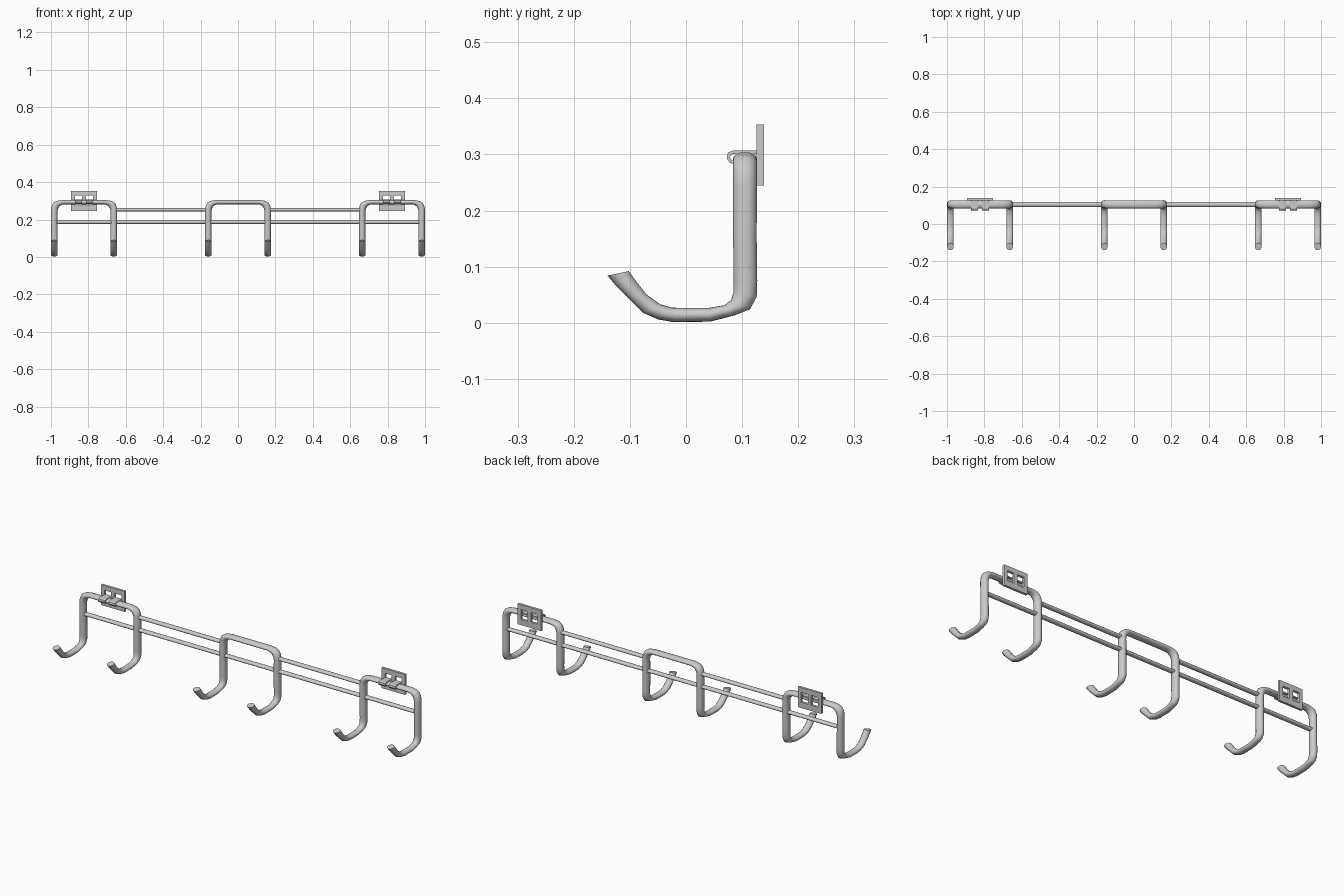
import bpy, bmesh, math
from mathutils import Vector

if "Cube" in bpy.data.objects:
    bpy.data.objects.remove(bpy.data.objects["Cube"])

SIDES = 16
LEG_Y = 0.105
HALF = 0.159       # half distance between the two legs of a hook
BAYS = (-0.823, 0.0, 0.823)


def finish(name, bm, smooth=True):
    bmesh.ops.recalc_face_normals(bm, faces=bm.faces)
    me = bpy.data.meshes.new(name)
    bm.to_mesh(me)
    bm.free()
    ob = bpy.data.objects.new(name, me)
    bpy.context.collection.objects.link(ob)
    if smooth:
        bpy.ops.object.select_all(action='DESELECT')
        ob.select_set(True)
        bpy.context.view_layer.objects.active = ob
        bpy.ops.object.shade_smooth_by_angle(angle=math.radians(40))
    return ob


def loft(name, sections):
    """Capped tube through elliptical sections (centre, half axis a, half axis b)."""
    bm = bmesh.new()
    rings = []
    for c, a, b in sections:
        rings.append([bm.verts.new(c + a * math.cos(t) + b * math.sin(t))
                      for t in (2 * math.pi * i / SIDES for i in range(SIDES))])
    for r, s in zip(rings, rings[1:]):
        for i in range(SIDES):
            j = (i + 1) % SIDES
            bm.faces.new((r[i], r[j], s[j], s[i]))
    bm.faces.new(rings[0])
    bm.faces.new(rings[-1])
    return finish(name, bm)


# Double hook: (outer y,z, inner y,z) pairs along the J, then (outer x,z, inner x,z) over the arch
J = [(-.140, .084, -.102, .092), (-.124, .065, -.086, .070), (-.105, .046, -.070, .050),
     (-.077, .018, -.046, .033), (-.050, .006, -.025, .027), (-.022, .001, -.010, .0265),
     (.043, .002, .040, .0265), (.086, .013, .068, .031), (.114, .024, .080, .040),
     (.126, .046, .085, .056), (.127, .075, .085, .075), (.126, .150, .084, .150)]
ARCH = [(-.177, .245, -.142, .245), (-.174, .270, -.139, .258), (-.165, .288, -.132, .270),
        (-.148, .299, -.121, .278), (-.120, .304, -.105, .2815)]


def double_hook(name, cx):
    left = []
    for oy, oz, iy, iz in J:
        o, i = Vector((cx - HALF, oy, oz)), Vector((cx - HALF, iy, iz))
        left.append(((o + i) / 2, Vector((.0178, 0, 0)), (o - i) / 2))
    for ox, oz, ix, iz in ARCH:
        o, i = Vector((cx + ox, LEG_Y, oz)), Vector((cx + ix, LEG_Y, iz))
        left.append(((o + i) / 2, (i - o) / 2, Vector((0, .0213, 0))))
    right = []
    for c, a, b in reversed(left):
        # mirror position; keep the outline axis pointing inward
        right.append((Vector((2 * cx - c.x, c.y, c.z)), Vector((-a.x, a.y, a.z)), b))
    return loft(name, left + right)


for label, cx in zip(("left", "middle", "right"), BAYS):
    double_hook(label + "_double_hook", cx)


# Horizontal rods joining the hooks
def rod(name, x0, x1, z):
    a, b = Vector((0, .0135, 0)), Vector((0, 0, .009))
    loft(name, [(Vector((x, LEG_Y, z)), a, b) for x in (x0, x1)])


rod("lower_rod", -.994, .994, .185)
rod("upper_rod_left", -.664, -.159, .252)
rod("upper_rod_right", .159, .664, .252)

# Wall plates with two windows, and the tabs curled over the arch
PX = [-.069, -.049, -.010, .010, .049, .069]
PZ = [.245, .275, .328, .353]
TAB = [(.130, .304), (.084, .304), (.077, .301), (.0755, .294), (.079, .288), (.088, .285)]


def solid_sheet(name, bm, thickness, offset):
    ob = finish(name, bm, False)
    mod = ob.modifiers.new("thickness", 'SOLIDIFY')
    mod.thickness, mod.offset = thickness, offset
    return ob


for label, cx in (("left", -.823), ("right", .823)):
    bm = bmesh.new()
    grid = [[bm.verts.new((cx + x, .1325, z)) for x in PX] for z in PZ]
    for r in range(3):
        for c in range(5):
            if not (r == 1 and c in (1, 3)):
                bm.faces.new((grid[r][c], grid[r][c + 1], grid[r + 1][c + 1], grid[r + 1][c]))
    solid_sheet(label + "_wall_plate", bm, .013, 0)

    for n, s in (("a", -1), ("b", 1)):
        bm = bmesh.new()
        rows = [[bm.verts.new((cx + s * .0295 + dx, y, z)) for dx in (-.0195, .0195)]
                for y, z in TAB]
        for p, q in zip(rows, rows[1:]):
            bm.faces.new((p[0], p[1], q[1], q[0]))
        solid_sheet(f"{label}_clip_tab_{n}", bm, .006, 0)
